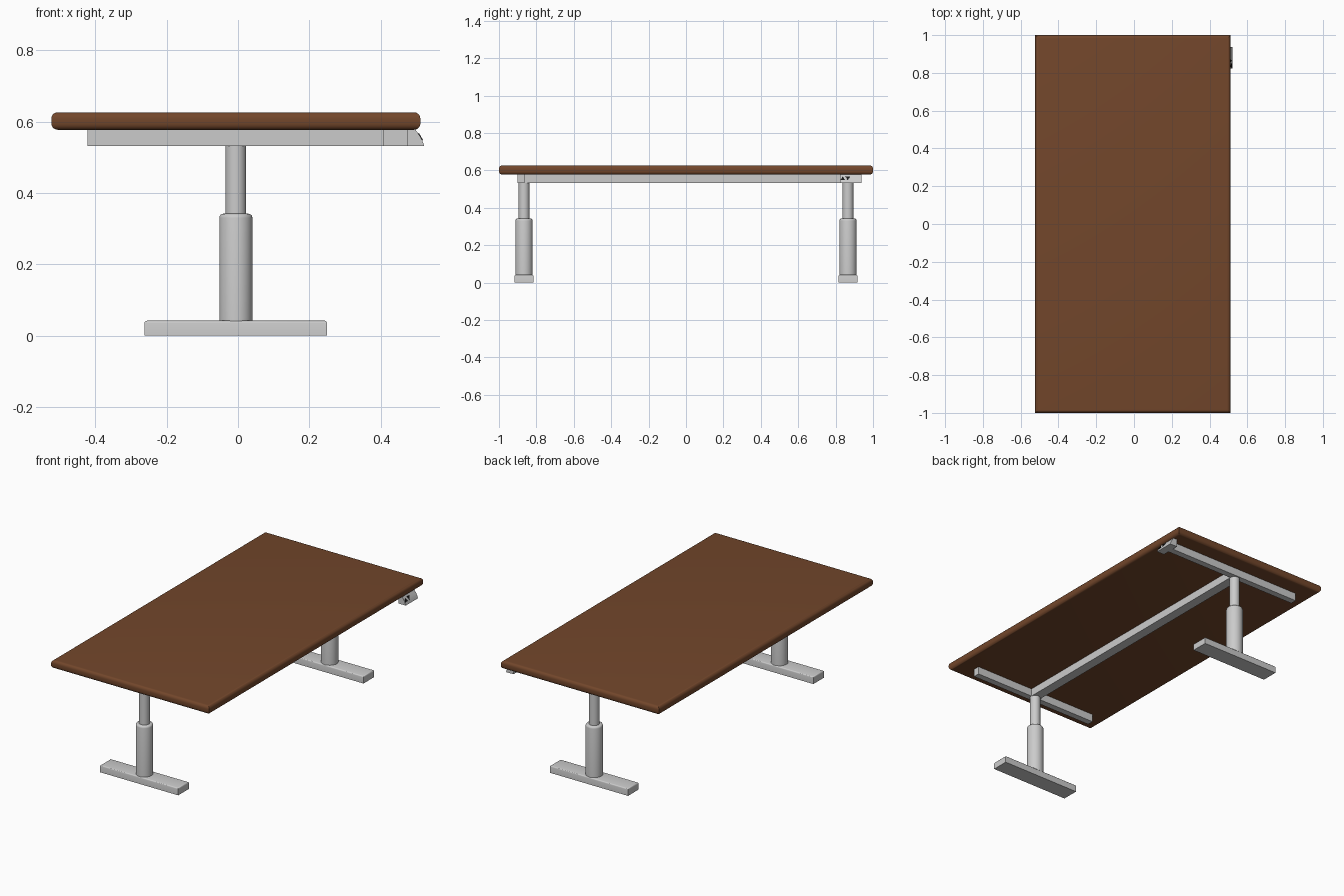
import bpy, bmesh, math
from mathutils import Vector

if "Cube" in bpy.data.objects:
    bpy.data.objects.remove(bpy.data.objects["Cube"])

CX = -0.006      # centre line of the desk in x
LEG_Y = 0.866    # leg distance from the middle
RAIL_Y = 0.882   # cross rail distance from the middle


def material(name, color):
    m = bpy.data.materials.new(name)
    m.diffuse_color = color
    m.use_nodes = True
    m.node_tree.nodes["Principled BSDF"].inputs["Base Color"].default_value = m.diffuse_color
    return m


def finish(name, bm, mat=None, smooth=True):
    bmesh.ops.recalc_face_normals(bm, faces=bm.faces)
    me = bpy.data.meshes.new(name)
    bm.to_mesh(me)
    bm.free()
    ob = bpy.data.objects.new(name, me)
    bpy.context.collection.objects.link(ob)
    if mat:
        me.materials.append(mat)
    if smooth:
        bpy.ops.object.select_all(action='DESELECT')
        ob.select_set(True)
        bpy.context.view_layer.objects.active = ob
        bpy.ops.object.shade_smooth_by_angle(angle=math.radians(35))
    return ob


def box(name, lo, hi, mat=None, bevel=0, segments=3, pick=None):
    """Box between two corners; pick(edge) chooses which edges are rounded."""
    bm = bmesh.new()
    bmesh.ops.create_cube(bm, size=1)
    lo, hi = Vector(lo), Vector(hi)
    for v in bm.verts:
        v.co = (lo + hi) / 2 + v.co * (hi - lo)
    if bevel:
        edges = [e for e in bm.edges if pick(e)]
        bmesh.ops.bevel(bm, geom=edges, offset=bevel, segments=segments,
                        profile=0.5, affect='EDGES')
    return finish(name, bm, mat)


def lathe(name, profile, y, sides=32):
    """Closed round column from (radius, z) rings."""
    bm = bmesh.new()
    rings = []
    for r, z in profile:
        rings.append([bm.verts.new((CX + r * math.cos(2 * math.pi * i / sides),
                                    y + r * math.sin(2 * math.pi * i / sides), z))
                      for i in range(sides)])
    for a, b in zip(rings, rings[1:]):
        for i in range(sides):
            j = (i + 1) % sides
            bm.faces.new((a[i], a[j], b[j], b[i]))
    bm.faces.new(rings[0])
    bm.faces.new(rings[-1])
    return finish(name, bm)


def prism(name, base, offset, mat=None):
    """Flat outline extruded along an offset."""
    bm = bmesh.new()
    a = [bm.verts.new(p) for p in base]
    b = [bm.verts.new(Vector(p) + Vector(offset)) for p in base]
    bm.faces.new(a)
    bm.faces.new(b)
    n = len(a)
    for i in range(n):
        bm.faces.new((a[i], a[(i + 1) % n], b[(i + 1) % n], b[i]))
    return finish(name, bm, mat)


def horizontal(e):
    return abs(e.verts[0].co.z - e.verts[1].co.z) < 1e-5


def upper(e):
    return min(v.co.z for v in e.verts) > 0.02


wood = material("brown_wood", (0.17, 0.062, 0.024, 1))
black = material("black", (0.01, 0.01, 0.01, 1))

# Tabletop with rounded rim and square corners
box("tabletop", (-0.523, -1, 0.577), (0.511, 1, 0.626), wood, 0.018, 5, horizontal)

# Legs, feet and cross rails at both ends
for side, s in (("front", -1), ("back", 1)):
    y = s * LEG_Y
    box(side + "_foot", (CX - 0.256, y - 0.05, 0), (CX + 0.256, y + 0.05, 0.042),
        None, 0.007, 3, upper)
    top = [(0.0465 - 0.012 * (1 - math.cos(t)), 0.330 + 0.012 * math.sin(t))
           for t in (i * math.pi / 8 for i in range(5))]
    lathe(side + "_leg_sleeve", [(0.0465, 0.04)] + top, y)
    lathe(side + "_leg_column", [(0.029, 0.32), (0.029, 0.532)], y)
    end = CX + 0.415 if s < 0 else 0.475
    yr = s * RAIL_Y
    box(side + "_cross_rail", (CX - 0.416, yr - 0.019, 0.531), (end, yr + 0.019, 0.579))

# Long centre beam
box("centre_beam", (CX - 0.029, -LEG_Y, 0.531), (CX + 0.029, LEG_Y, 0.579))

# Control box with a sloping, slightly curved face
face = [(0.522, 0.531), (0.517, 0.545), (0.510, 0.559), (0.496, 0.579)]
outline = [(0.473, 0.579), (0.473, 0.531)] + face
prism("control_box", [(x, 0.823, z) for x, z in outline], (0, 0.114, 0))


# Raise and lower arrow buttons on the control face
def slope(z):
    for (x0, z0), (x1, z1) in zip(face, face[1:]):
        if z <= z1:
            return x0 + (x1 - x0) * (z - z0) / (z1 - z0)
    return face[-1][0]


for name, yc, d in (("raise_button", 0.838, 1), ("lower_button", 0.865, -1)):
    tri = [(yc - 0.012, 0.556 - d * 0.010), (yc + 0.012, 0.556 - d * 0.010),
           (yc, 0.556 + d * 0.010)]
    prism(name, [(slope(z) - 0.003, y, z) for y, z in tri], (0.005, 0, 0.002), black)
